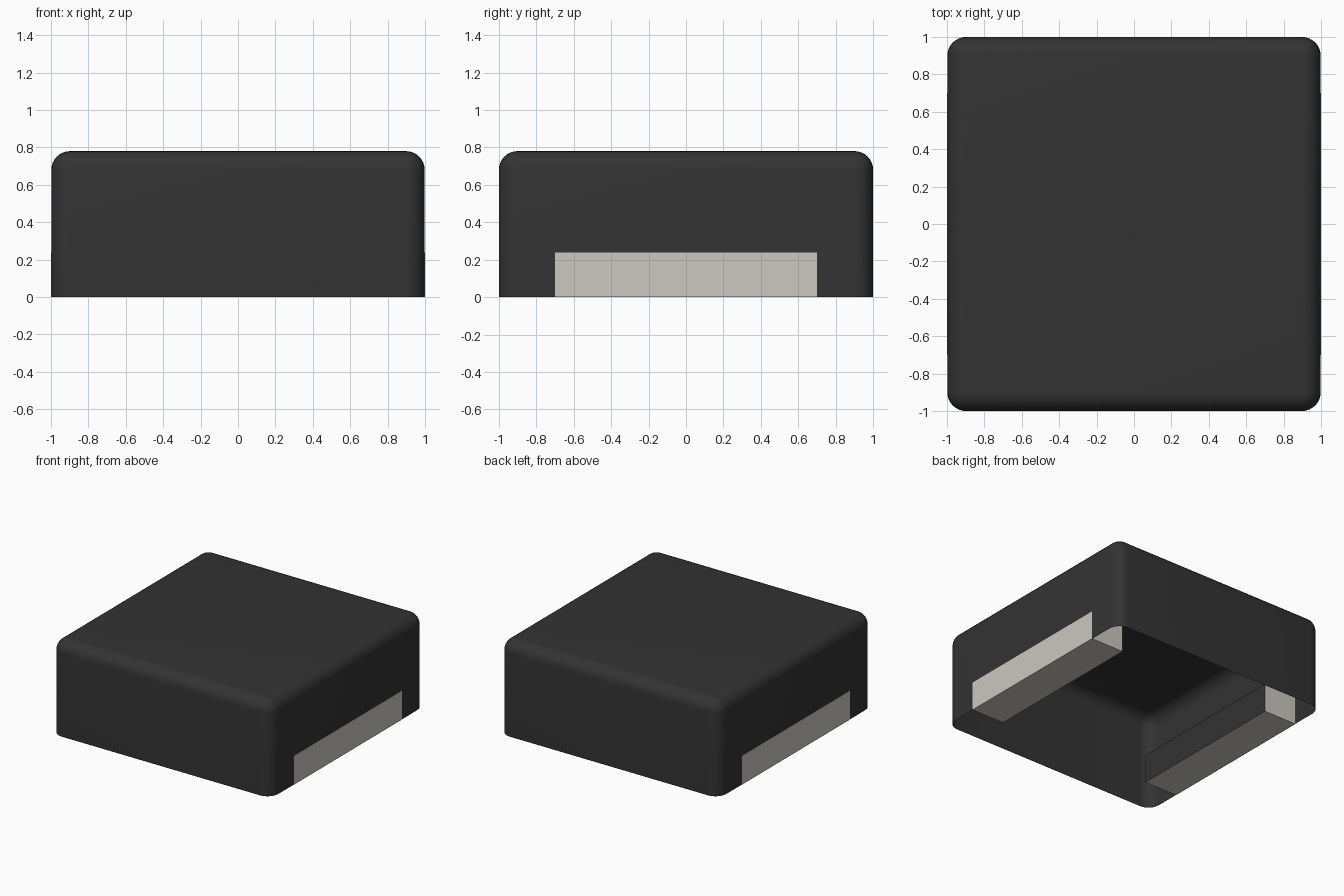
import bpy, bmesh
from mathutils import Matrix

cube = bpy.data.objects.get("Cube")
if cube:
    bpy.data.objects.remove(cube, do_unlink=True)


def material(name, rgb):
    m = bpy.data.materials.new(name)
    m.use_nodes = True
    m.diffuse_color = (*rgb, 1)
    bsdf = next(n for n in m.node_tree.nodes if n.type == 'BSDF_PRINCIPLED')
    bsdf.inputs["Base Color"].default_value = (*rgb, 1)
    return m


charcoal = material("charcoal", (0.033, 0.033, 0.033))
metal = material("pale_metal", (0.60, 0.58, 0.52))


def box(lo, hi):
    bm = bmesh.new()
    size = [b - a for a, b in zip(lo, hi)]
    mid = [(a + b) / 2 for a, b in zip(lo, hi)]
    bmesh.ops.create_cube(bm, size=1, matrix=Matrix.Translation(mid) @ Matrix.Diagonal((*size, 1)))
    return bm


def finish(bm, name, mats):
    me = bpy.data.meshes.new(name)
    bm.to_mesh(me)
    bm.free()
    ob = bpy.data.objects.new(name, me)
    bpy.context.collection.objects.link(ob)
    for m in mats:
        me.materials.append(m)
    return ob


# Rounded housing, open underneath
bm = box((-0.998, -1, 0), (0.998, 1, 0.78))
edges = [e for e in bm.edges if max(v.co.z for v in e.verts) > 0.1]
bmesh.ops.bevel(bm, geom=edges, offset=0.1, offset_type='OFFSET', segments=8,
                profile=0.5, affect='EDGES', clamp_overlap=True)
bm.normal_update()
floor = [f for f in bm.faces if f.normal.z < -0.9]
bmesh.ops.delete(bm, geom=floor, context='FACES')
housing = finish(bm, "housing", [charcoal])
bpy.ops.object.select_all(action='DESELECT')
housing.select_set(True)
bpy.context.view_layer.objects.active = housing
bpy.ops.object.shade_smooth_by_angle(angle=0.6)

# Contact blocks set into the two sides, dark on the inward face
for name, s in (("left_contact", 1), ("right_contact", -1)):
    x0, x1 = sorted((0.7 * s, 1.0 * s))
    bm = box((x0, -0.7, 0), (x1, 0.7, 0.237))
    bm.normal_update()
    for f in bm.faces:
        f.material_index = int(f.normal.x * s < -0.9)
    finish(bm, name, [metal, charcoal])
